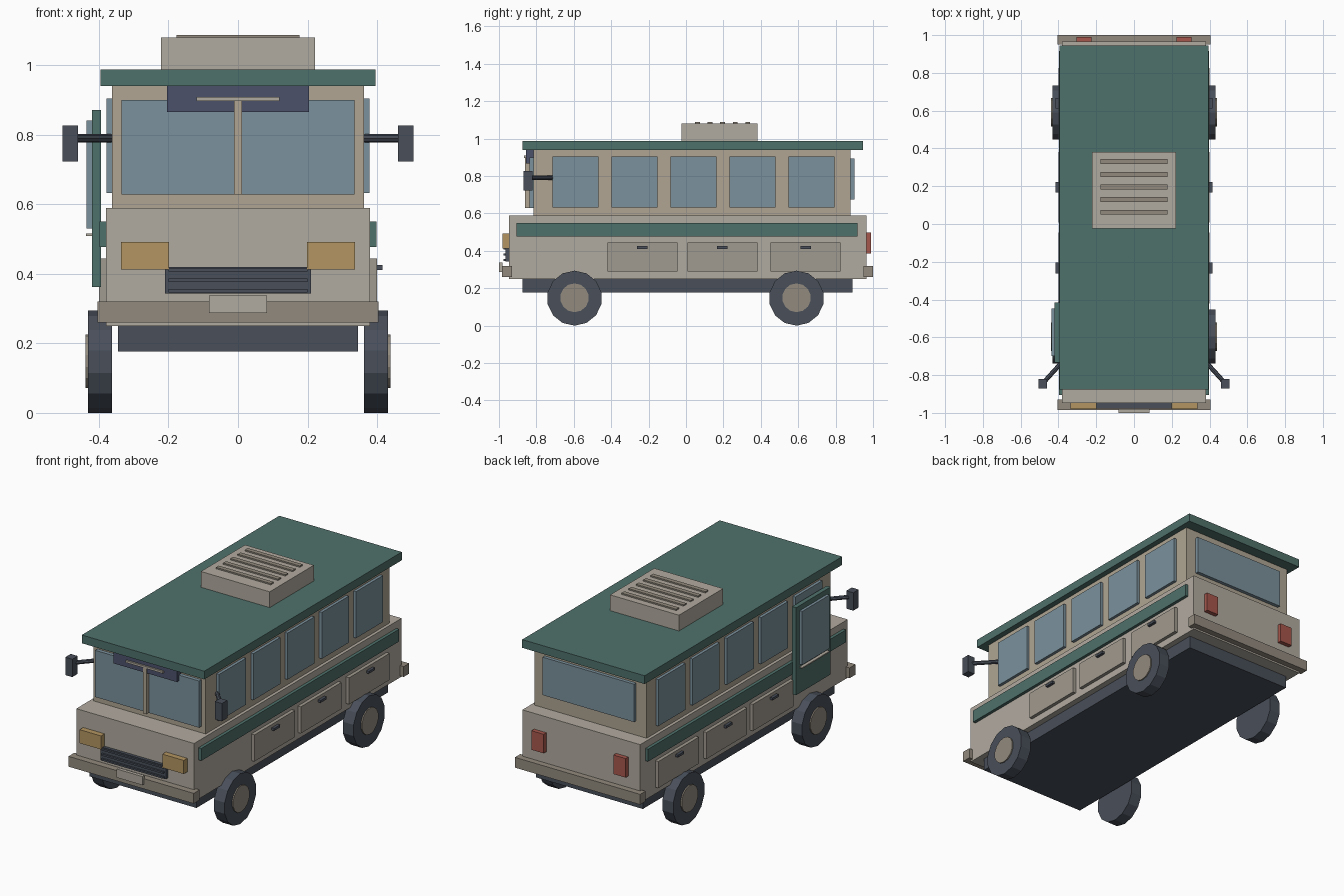
import bpy, math
from mathutils import Vector

if "Cube" in bpy.data.objects:
    bpy.data.objects.remove(bpy.data.objects["Cube"])


def mat(name, r, g, b):
    m = bpy.data.materials.new(name)
    m.diffuse_color = [(c / 255) ** 2.2 for c in (r, g, b)] + [1]
    m.use_nodes = True
    m.node_tree.nodes["Principled BSDF"].inputs["Base Color"].default_value = m.diffuse_color
    return m


CREAM = mat("cream", 176, 169, 158)
TAN = mat("tan", 174, 163, 145)
TRIM = mat("trim", 145, 137, 125)
PANEL = mat("panel", 160, 153, 142)
GREEN = mat("green", 80, 112, 106)
DARK = mat("dark", 74, 80, 90)
NAVY = mat("navy", 76, 82, 106)
GLASS = mat("glass", 122, 144, 155)
AMBER = mat("amber", 178, 148, 98)
RED = mat("red", 165, 88, 78)


def box(name, x, y, z, m):
    """Box from (min, max) ranges on each axis."""
    r = (x, y, z)
    bpy.ops.mesh.primitive_cube_add(size=1, location=[(a + b) / 2 for a, b in r])
    o = bpy.context.object
    o.name = name
    o.scale = [abs(b - a) for a, b in r]
    bpy.ops.object.transform_apply(location=False, rotation=False)
    o.data.materials.append(m)
    return o


def rod(name, p, q, r, n, m):
    """Cylinder between two points."""
    p, q = Vector(p), Vector(q)
    d = q - p
    bpy.ops.mesh.primitive_cylinder_add(vertices=n, radius=r, depth=d.length, location=(p + q) / 2,
                                        rotation=d.to_track_quat('Z', 'Y').to_euler())
    o = bpy.context.object
    o.name = name
    o.data.materials.append(m)
    return o


# Main shell
box("chassis", (-.345, .345), (-.875, .89), (.177, .25), DARK)
box("lower_body", (-.38, .38), (-.947, .965), (.25, .59), CREAM)
box("cabin", (-.362, .362), (-.815, .88), (.59, .94), TAN)
box("roof", (-.395, .395), (-.875, .945), (.94, .988), GREEN)

# Roof air conditioner with vent slats
box("roof_unit", (-.222, .222), (-.025, .382), (.988, 1.08), CREAM)
for i in range(5):
    y = .062 + i * .067
    box("roof_vent", (-.177, .177), (y - .013, y + .013), (1.078, 1.088), TRIM)

# Bumpers and plate
box("front_bumper", (-.404, .404), (-.985, -.93), (.26, .32), TRIM)
box("rear_bumper", (-.404, .404), (.95, 1.0), (.26, .32), TRIM)
box("front_plate", (-.083, .083), (-1.0, -.98), (.288, .338), CREAM)

# Grille
box("grille", (-.21, .21), (-.965, -.945), (.343, .42), DARK)
for z in (.352, .381, .412):
    box("grille_slat", (-.2, .2), (-.976, -.96), (z - .005, z + .005), DARK)

# Windscreen, post and sign box
for s in (-1, 1):
    box("windscreen", (s * .01, s * .335), (-.837, -.813), (.628, .9), GLASS)
box("windscreen_post", (-.011, .011), (-.86, -.813), (.628, .9), TAN)
box("sign_box", (-.204, .204), (-.855, -.813), (.866, .94), NAVY)
box("sign_bar", (-.12, .12), (-.865, -.85), (.897, .909), CREAM)
box("rear_window", (-.295, .295), (.878, .9), (.674, .895), GLASS)

# Paired parts on both sides
for s in (-1, 1):
    def side(name, x0, x1, y, z, m):
        return box(name, (s * x0, s * x1), y, z, m)

    side("headlight", .198, .336, (-.98, -.945), (.413, .492), AMBER)
    side("tail_light", .225, .304, (.96, .99), (.387, .498), RED)
    side("side_stripe", .375, .398, (-.906, .917), (.478, .55), GREEN)
    for i in range(5):
        y = -.591 + i * .3155
        side("side_window", .36, .379, (y - .124, y + .124), (.633, .904), GLASS)
    for y in (-.233, .195, .639):
        side("locker", .375, .4, (y - .187, y + .187), (.289, .444), PANEL)
        side("locker_handle", .395, .416, (y - .028, y + .028), (.411, .425), DARK)
    for y in (-.596, .591):
        rod("wheel", (s * .363, y, .147), (s * .432, y, .147), .147, 14, DARK)
        rod("hub", (s * .42, y, .149), (s * .439, y, .149), .077, 14, TRIM)
    rod("mirror_arm", (s * .362, -.71, .79), (s * .475, -.835, .79), .012, 8, DARK)
    side("mirror", .46, .505, (-.87, -.82), (.723, .827), DARK)

# Entry door on the left
box("door", (-.42, -.394), (-.733, -.415), (.362, .872), GREEN)
box("door_window", (-.436, -.415), (-.7, -.448), (.53, .842), GLASS)
box("door_rail", (-.438, -.415), (-.7, -.448), (.509, .516), CREAM)
